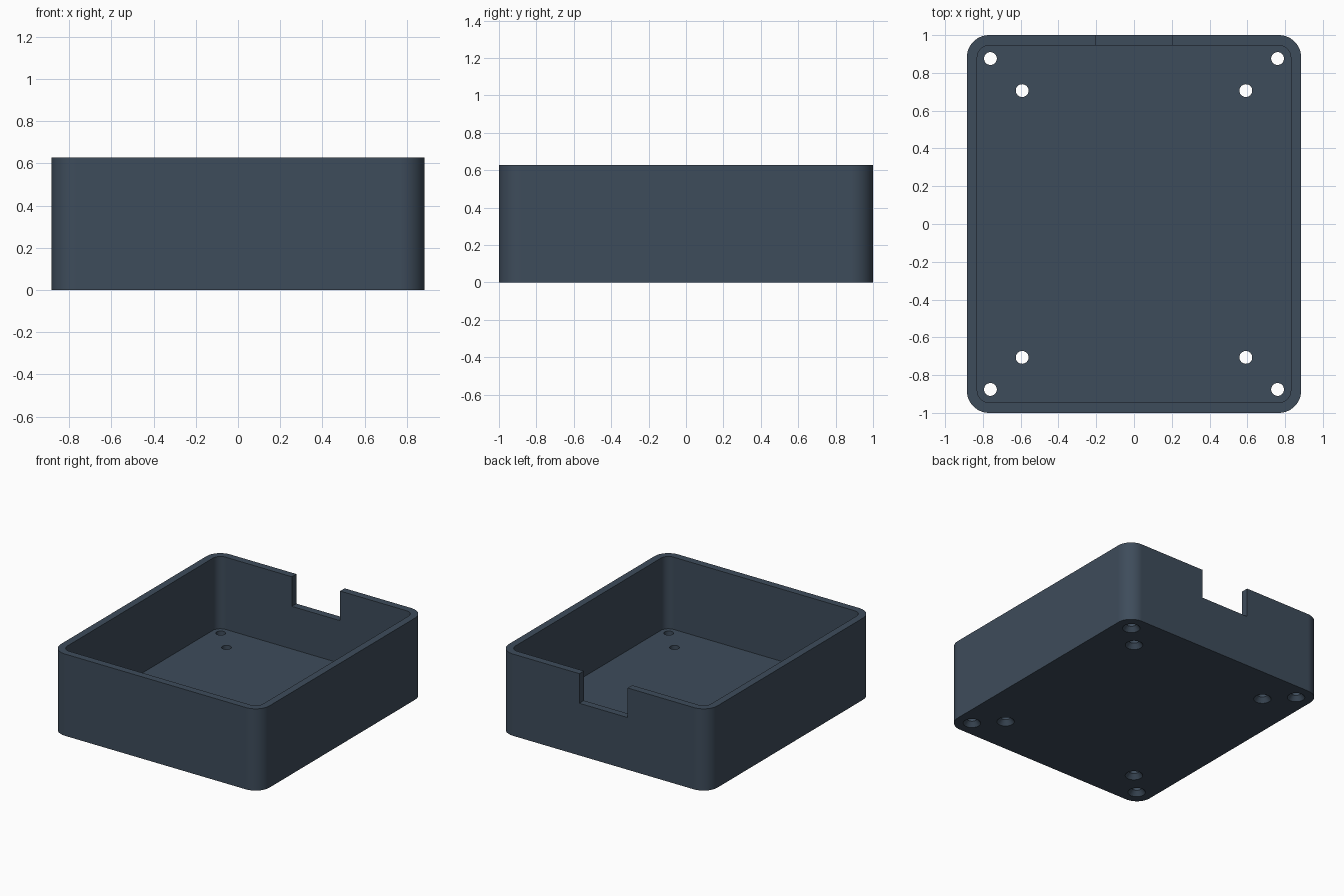
import bpy
import bmesh
import math

if "Cube" in bpy.data.objects:
    bpy.data.objects.remove(bpy.data.objects["Cube"], do_unlink=True)

HALF_X, HALF_Y, HEIGHT = 0.885, 1.0, 0.627
WALL, FLOOR, RADIUS = 0.055, 0.073, 0.118
NOTCH_HALF, NOTCH_Z = 0.205, 0.4
HOLE_R, SINK_R, SINK_Z = 0.034, 0.062, 0.035

slate = bpy.data.materials.new("slate_blue_plastic")
slate.use_nodes = True
slate.diffuse_color = (0.048, 0.072, 0.104, 1)
slate.node_tree.nodes["Principled BSDF"].inputs["Base Color"].default_value = slate.diffuse_color


def add_object(name, bm):
    bmesh.ops.recalc_face_normals(bm, faces=bm.faces)
    mesh = bpy.data.meshes.new(name)
    bm.to_mesh(mesh)
    bm.free()
    mesh.materials.append(slate)
    obj = bpy.data.objects.new(name, mesh)
    bpy.context.collection.objects.link(obj)
    return obj


def block(name, x0, x1, y0, y1, z0, z1, radius=0):
    """Box with optionally rounded upright edges."""
    bm = bmesh.new()
    bmesh.ops.create_cube(bm, size=1)
    for v in bm.verts:
        v.co = (x1 if v.co.x > 0 else x0,
                y1 if v.co.y > 0 else y0,
                z1 if v.co.z > 0 else z0)
    if radius:
        upright = [e for e in bm.edges if abs(e.verts[0].co.z - e.verts[1].co.z) > 0.01]
        bmesh.ops.bevel(bm, geom=upright, offset=radius, segments=12,
                        profile=0.5, affect='EDGES')
    return add_object(name, bm)


def screw_cutters(name, centres, sides=32):
    """Countersunk screw shapes: a cone at the underside, then a straight bore."""
    profile = [(SINK_R + 0.02, -0.025), (SINK_R, 0), (HOLE_R, SINK_Z), (HOLE_R, FLOOR + 0.05)]
    bm = bmesh.new()
    for cx, cy in centres:
        rings = []
        for r, z in profile:
            angles = [math.tau * i / sides for i in range(sides)]
            rings.append([bm.verts.new((cx + r * math.cos(a), cy + r * math.sin(a), z))
                          for a in angles])
        for low, high in zip(rings, rings[1:]):
            for i in range(sides):
                j = (i + 1) % sides
                bm.faces.new((low[i], low[j], high[j], high[i]))
        bm.faces.new(rings[0])
        bm.faces.new(rings[-1])
    return add_object(name, bm)


# Solid body of the tray
tray = block("enclosure_tray", -HALF_X, HALF_X, -HALF_Y, HALF_Y, 0, HEIGHT, RADIUS)

# Inner cavity, cable notch in the back wall, and the eight screw holes
cavity = block("cavity_cutter", WALL - HALF_X, HALF_X - WALL, WALL - HALF_Y, HALF_Y - WALL,
               FLOOR, HEIGHT + 0.2, RADIUS - WALL)
notch = block("notch_cutter", -NOTCH_HALF, NOTCH_HALF, HALF_Y - 0.2, HALF_Y + 0.1,
              NOTCH_Z, HEIGHT + 0.1)
centres = [(sx * x, sy * y) for x, y in ((0.76, 0.876), (0.592, 0.706))
           for sx in (-1, 1) for sy in (-1, 1)]
holes = screw_cutters("screw_hole_cutter", centres)

bpy.ops.object.select_all(action='DESELECT')
bpy.context.view_layer.objects.active = tray
tray.select_set(True)
for cutter in (cavity, notch, holes):
    mod = tray.modifiers.new(cutter.name, 'BOOLEAN')
    mod.operation = 'DIFFERENCE'
    mod.solver = 'EXACT'
    mod.object = cutter
    bpy.ops.object.modifier_apply(modifier=mod.name)
    bpy.data.objects.remove(cutter, do_unlink=True)

# Smooth corners and bores, crisp rims
bpy.ops.object.shade_smooth_by_angle(angle=math.radians(30))
weighted = tray.modifiers.new("even_shading", 'WEIGHTED_NORMAL')
weighted.keep_sharp = True
